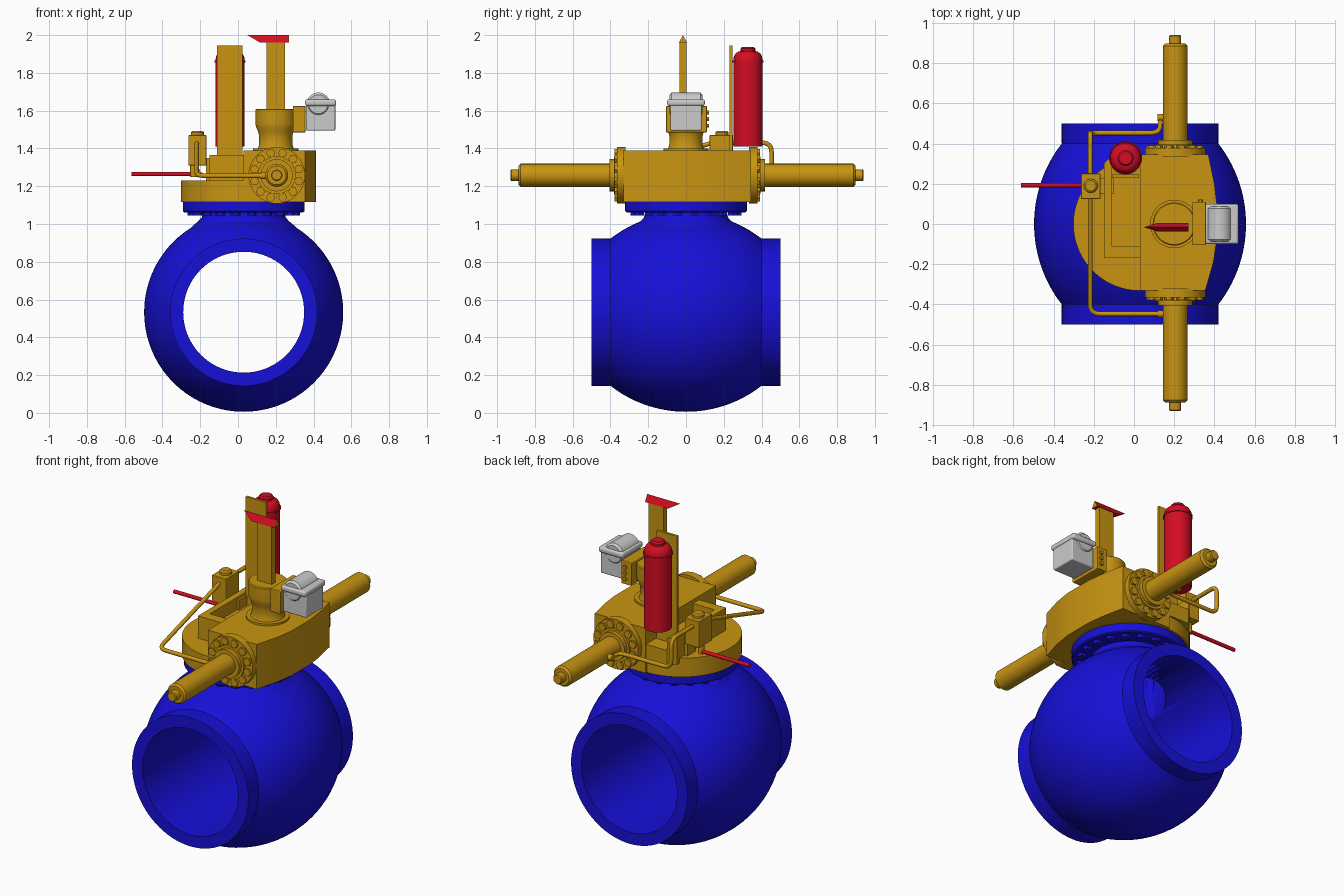
import bpy, bmesh
from math import sin, cos, pi, radians, sqrt
from mathutils import Vector, Matrix

if "Cube" in bpy.data.objects:
    bpy.data.objects.remove(bpy.data.objects["Cube"])


def material(name, rgb):
    m = bpy.data.materials.new(name)
    m.diffuse_color = (*rgb, 1)
    m.use_nodes = True
    m.node_tree.nodes["Principled BSDF"].inputs["Base Color"].default_value = m.diffuse_color
    return m


BLUE = material("blue_paint", (0.008, 0.005, 0.68))
GOLD = material("ochre_paint", (0.58, 0.30, 0.006))
RED = material("red_paint", (0.65, 0.004, 0.016))


def finish(name, bm, mat, bevel=0):
    bmesh.ops.remove_doubles(bm, verts=bm.verts, dist=1e-5)
    bmesh.ops.recalc_face_normals(bm, faces=bm.faces)
    me = bpy.data.meshes.new(name)
    bm.to_mesh(me)
    bm.free()
    ob = bpy.data.objects.new(name, me)
    bpy.context.collection.objects.link(ob)
    if mat:
        me.materials.append(mat)
    if bevel:
        b = ob.modifiers.new("bevel", 'BEVEL')
        b.width, b.segments = bevel, 3
    bpy.ops.object.select_all(action='DESELECT')
    ob.select_set(True)
    bpy.context.view_layer.objects.active = ob
    bpy.ops.object.shade_smooth_by_angle(angle=radians(30))
    return ob


def box(name, x, y, z, mat, bevel=0):
    bm = bmesh.new()
    size = (x[1] - x[0], y[1] - y[0], z[1] - z[0])
    mid = ((x[0] + x[1]) / 2, (y[0] + y[1]) / 2, (z[0] + z[1]) / 2)
    bmesh.ops.create_cube(bm, size=1, matrix=Matrix.Translation(mid) @ Matrix.Diagonal((*size, 1)))
    return finish(name, bm, mat, bevel)


def prism(name, poly, z0, z1, mat):
    bm = bmesh.new()
    f = bm.faces.new([bm.verts.new((x, y, z0)) for x, y in poly])
    r = bmesh.ops.extrude_face_region(bm, geom=[f])
    bmesh.ops.translate(bm, vec=(0, 0, z1 - z0), verts=[v for v in r["geom"] if isinstance(v, bmesh.types.BMVert)])
    return finish(name, bm, mat)


def add_lathe(bm, profile, centre, axis, n, closed=False):
    # profile points are (radius, distance along axis)
    m = Matrix.Translation(centre) @ Vector(axis).to_track_quat('Z', 'Y').to_matrix().to_4x4()
    rings = [[bm.verts.new(m @ Vector((r * cos(2 * pi * j / n), r * sin(2 * pi * j / n), h)))
              for j in range(n)] for r, h in profile]
    if closed:
        rings.append(rings[0])
    for a, b in zip(rings, rings[1:]):
        for j in range(n):
            bm.faces.new((a[j], a[j - 1], b[j - 1], b[j]))
    if not closed:
        bm.faces.new(rings[0])
        bm.faces.new(rings[-1])


def lathe(name, profile, centre, axis, mat, n=48, closed=False):
    bm = bmesh.new()
    add_lathe(bm, profile, centre, axis, n, closed)
    return finish(name, bm, mat)


def bolts(name, centre, axis, ring_r, count, r, h, mat):
    bm = bmesh.new()
    q = Vector(axis).to_track_quat('Z', 'Y')
    for i in range(count):
        a = 2 * pi * (i + 0.5) / count
        c = Vector(centre) + q @ Vector((ring_r * cos(a), ring_r * sin(a), 0))
        add_lathe(bm, [(r, 0), (r, h)], c, axis, 6)
    return finish(name, bm, mat)


def pipe(name, pts, r, mat, bend=0.05):
    pts = [Vector(p) for p in pts]
    path = [pts[0]]
    for a, b, c in zip(pts, pts[1:], pts[2:]):
        p = b + (a - b).normalized() * min(bend, (a - b).length * .45)
        q = b + (c - b).normalized() * min(bend, (c - b).length * .45)
        path += [p.lerp(b, t / 6).lerp(b.lerp(q, t / 6), t / 6) for t in range(7)]
    path.append(pts[-1])
    cu = bpy.data.curves.new(name, 'CURVE')
    cu.dimensions, cu.bevel_depth, cu.bevel_resolution, cu.use_fill_caps = '3D', r, 3, True
    s = cu.splines.new('POLY')
    s.points.add(len(path) - 1)
    for sp, p in zip(s.points, path):
        sp.co = (*p, 1)
    cu.materials.append(mat)
    ob = bpy.data.objects.new(name, cu)
    bpy.context.collection.objects.link(ob)
    bpy.ops.object.select_all(action='DESELECT')
    ob.select_set(True)
    bpy.context.view_layer.objects.active = ob
    bpy.ops.object.convert(target='MESH')
    bpy.ops.object.shade_smooth_by_angle(angle=radians(40))


# Valve body: bulged barrel along y with a through bore
CX, CZ, R = 0.03, 0.533, 0.65
bulge = [(0.527 - R + sqrt(R * R - y * y), y) for y in [-0.4 + 0.8 * i / 32 for i in range(33)]]
body = lathe("valve_body", [(0.32, -0.5), (0.39, -0.5)] + bulge + [(0.39, 0.5), (0.32, 0.5)],
             (CX, 0, CZ), (0, 1, 0), BLUE, 80, True)
cutter = lathe("stem_hole_cutter", [(0.2, 0.6), (0.2, 1.3)], (CX, 0, 0), (0, 0, 1), None, 48)
cutter.hide_render = True
bpy.context.view_layer.objects.active = body
mod = body.modifiers.new("stem_hole", 'BOOLEAN')
mod.operation, mod.object, mod.solver = 'DIFFERENCE', cutter, 'EXACT'
bpy.ops.object.modifier_apply(modifier=mod.name)
bpy.data.objects.remove(cutter)

# Neck, bolted flange and cover disc
lathe("neck", [(0.2, 0.95), (0.31, 0.945), (0.27, 0.99), (0.24, 1.015), (0.222, 1.035), (0.215, 1.07), (0.2, 1.07)],
      (CX, 0, 0), (0, 0, 1), BLUE, 64, True)
lathe("neck_flange", [(0.2, 1.062), (0.315, 1.062), (0.322, 1.068), (0.322, 1.116), (0.2, 1.116)],
      (CX, 0, 0), (0, 0, 1), BLUE, 64, True)
bolts("neck_bolts", (CX, 0, 1.044), (0, 0, 1), 0.275, 20, 0.026, 0.022, BLUE)
lathe("cover_disc", [(0.332, 1.116), (0.332, 1.23)], (CX, 0, 0), (0, 0, 1), GOLD, 64)

# Actuator housing
prism("housing", [(0.03, -0.33), (0.355, -0.33), (0.395, -0.19), (0.412, -0.08), (0.412, 0.1), (0.4, 0.2),
                  (0.37, 0.345), (0.03, 0.345)], 1.117, 1.388, GOLD)
prism("side_housing", [(-0.11, -0.11), (0.03, -0.11), (0.03, 0.34), (-0.11, 0.34), (-0.15, 0.3), (-0.15, -0.11)],
      1.2, 1.29, GOLD)
prism("side_housing_wall", [(-0.15, -0.17), (0.03, -0.17), (0.03, -0.11), (-0.112, -0.11), (-0.112, 0.34), (-0.15, 0.3)],
      1.2, 1.365, GOLD)
box("tank_plate", (-0.11, 0.025), (0.23, 0.245), (1.25, 1.945), GOLD)

# Two hydraulic cylinders, front and back
for side, s, face, tip in (("front", -1, 0.33, 0.93), ("back", 1, 0.343, 0.94)):
    e = tip - 0.042
    lathe(side + "_cylinder", [(0.15, face - 0.01), (0.15, face + 0.036), (0.1, face + 0.036), (0.1, face + 0.052),
          (0.085, face + 0.052), (0.085, face + 0.075), (0.061, face + 0.075), (0.061, e - 0.012),
          (0.05, e), (0.03, e), (0.03, tip - 0.005), (0.025, tip)], (0.205, 0, 1.258), (0, s, 0), GOLD)
    bolts(side + "_cylinder_bolts", (0.205, s * (face + 0.03), 1.258), (0, s, 0), 0.122, 12, 0.024, 0.018, GOLD)

# Stem tower and indicator mast
lathe("stem_tower", [(0.12, 1.38), (0.12, 1.4), (0.095, 1.4), (0.088, 1.42), (0.088, 1.465), (0.094, 1.49), (0.105, 1.515),
                     (0.107, 1.53), (0.107, 1.605), (0.102, 1.61)], (0.2, 0, 0), (0, 0, 1), GOLD)
box("indicator_mast", (0.15, 0.25), (-0.034, 0.002), (1.6, 1.965), GOLD)


def gable(name, x_base, x_top, x_end, mat):
    bm = bmesh.new()
    p = [bm.verts.new(v) for v in ((x_base, -0.038, 1.96), (x_base, 0.006, 1.96), (x_top, -0.016, 2.0),
                                   (x_end, -0.038, 1.96), (x_end, 0.006, 1.96), (x_end, -0.016, 2.0))]
    for f in ((0, 1, 2), (3, 4, 5), (0, 1, 4, 3), (1, 2, 5, 4), (2, 0, 3, 5)):
        bm.faces.new([p[i] for i in f])
    finish(name, bm, mat)


gable("indicator_arrow", 0.118, 0.05, 0.268, RED)
gable("indicator_arrow_end", 0.268, 0.268, 0.271, GOLD)

# Limit switch box on its bracket
box("switch_bracket", (0.29, 0.357), (-0.105, 0.11), (1.485, 1.625), GOLD, 0.004)
for i, z in enumerate((1.52, 1.555, 1.59)):
    lathe(f"bracket_bolt_{i}", [(0.012, 0.1), (0.012, 0.122)], (0.33, 0, z), (0, 1, 0), GOLD, 6)
box("switch_body", (0.36, 0.515), (-0.082, 0.082), (1.495, 1.632), None, 0.006)
box("switch_lid", (0.355, 0.52), (-0.1, 0.1), (1.625, 1.66), None, 0.012)
bm = bmesh.new()
add_lathe(bm, [(0.05, -0.088), (0.062, -0.076), (0.062, 0.076), (0.05, 0.088)], (0.425, 0, 1.634), (0, 1, 0), 32)
finish("switch_dome", bm, None)

# Red accumulator tank with band and cap
lathe("tank", [(0.075, 1.41), (0.077, 1.413), (0.077, 1.855), (0.082, 1.855), (0.082, 1.865), (0.077, 1.865), (0.075, 1.885),
               (0.066, 1.902), (0.052, 1.912), (0.04, 1.915), (0.04, 1.928), (0.032, 1.937)],
      (-0.042, 0.328, 0), (0, 0, 1), RED)

# Control block with knob, support, stem and red hand lever
box("control_block", (-0.263, -0.167), (0.125, 0.25), (1.31, 1.47), GOLD, 0.003)
box("control_support", (-0.17, -0.1), (0.15, 0.23), (1.22, 1.35), GOLD)
lathe("control_knob", [(0.035, 1.465), (0.035, 1.485), (0.026, 1.493)], (-0.215, 0.19, 0), (0, 0, 1), GOLD, 24)
lathe("lever_stem", [(0.018, 1.25), (0.018, 1.32)], (-0.235, 0.19, 0), (0, 0, 1), GOLD, 16)
lathe("hand_lever", [(0.011, 0.24), (0.011, 0.563)], (0, 0.193, 1.264), (-1, 0, 0), RED, 16)

# Hydraulic pipes from the control block to both cylinders
pipe("front_pipe", [(0.16, -0.447, 1.255), (-0.218, -0.447, 1.255), (-0.218, 0.14, 1.43)], 0.012, GOLD)
pipe("back_pipe", [(0.16, 0.53, 1.255), (0.13, 0.53, 1.255), (0.13, 0.453, 1.255), (-0.218, 0.453, 1.255),
                   (-0.218, 0.453, 1.43), (-0.218, 0.24, 1.43)], 0.012, GOLD)
for nm, y in (("front", -0.447), ("back", 0.53)):
    lathe(nm + "_pipe_fitting", [(0.018, 0), (0.018, 0.04)], (0.118, y, 1.255), (1, 0, 0), GOLD, 16)
